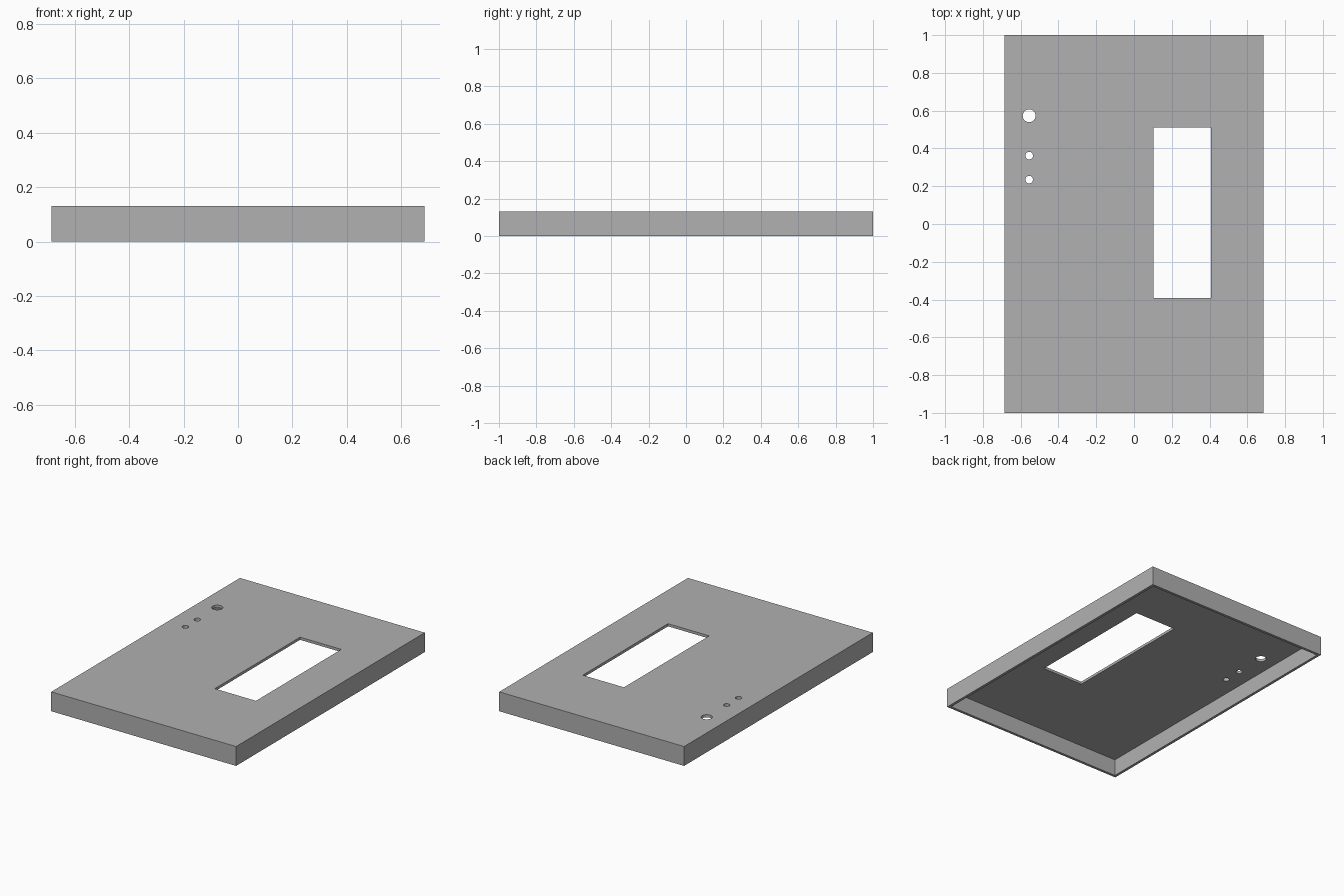
import bpy

default = bpy.data.objects.get("Cube")
if default:
    bpy.data.objects.remove(default, do_unlink=True)

WIDTH, LENGTH, HEIGHT = 1.372, 2.0, 0.13
WALL = 0.018

grey = bpy.data.materials.new("plain grey")
grey.use_nodes = True
colour = (0.44, 0.44, 0.44, 1)
grey.diffuse_color = colour
grey.node_tree.nodes["Principled BSDF"].inputs["Base Color"].default_value = colour


def box(name, low, high):
    """Box between two opposite corners."""
    centre = [(a + b) / 2 for a, b in zip(low, high)]
    bpy.ops.mesh.primitive_cube_add(size=1, location=centre)
    ob = bpy.context.object
    ob.name = name
    ob.scale = [b - a for a, b in zip(low, high)]
    bpy.ops.object.transform_apply(location=True, rotation=False, scale=True)
    ob.data.materials.append(grey)
    return ob


def hole(name, x, y, radius):
    bpy.ops.mesh.primitive_cylinder_add(vertices=32, radius=radius, depth=0.2,
                                        location=(x, y, HEIGHT))
    ob = bpy.context.object
    ob.name = name
    ob.data.materials.append(grey)
    return ob


# Shallow cover, open underneath
cover = box("cover", (-WIDTH / 2, -LENGTH / 2, 0), (WIDTH / 2, LENGTH / 2, HEIGHT))
inner_x, inner_y = WIDTH / 2 - WALL, LENGTH / 2 - WALL

# Cavity, window and the row of round holes
cutters = [
    box("cavity_cutter", (-inner_x, -inner_y, -0.1), (inner_x, inner_y, HEIGHT - WALL)),
    box("window_cutter", (0.102, -0.392, 0.05), (0.408, 0.512, 0.2)),
    hole("large_hole_cutter", -0.555, 0.573, 0.034),
    hole("upper_small_hole_cutter", -0.555, 0.362, 0.02),
    hole("lower_small_hole_cutter", -0.555, 0.235, 0.02),
]

bpy.ops.object.select_all(action="DESELECT")
cover.select_set(True)
bpy.context.view_layer.objects.active = cover
for cutter in cutters:
    cutter.hide_render = True
    mod = cover.modifiers.new(cutter.name, "BOOLEAN")
    mod.operation = "DIFFERENCE"
    mod.solver = "EXACT"
    mod.object = cutter
    bpy.ops.object.modifier_apply(modifier=mod.name)
    bpy.data.objects.remove(cutter, do_unlink=True)

bpy.ops.object.shade_smooth_by_angle()
